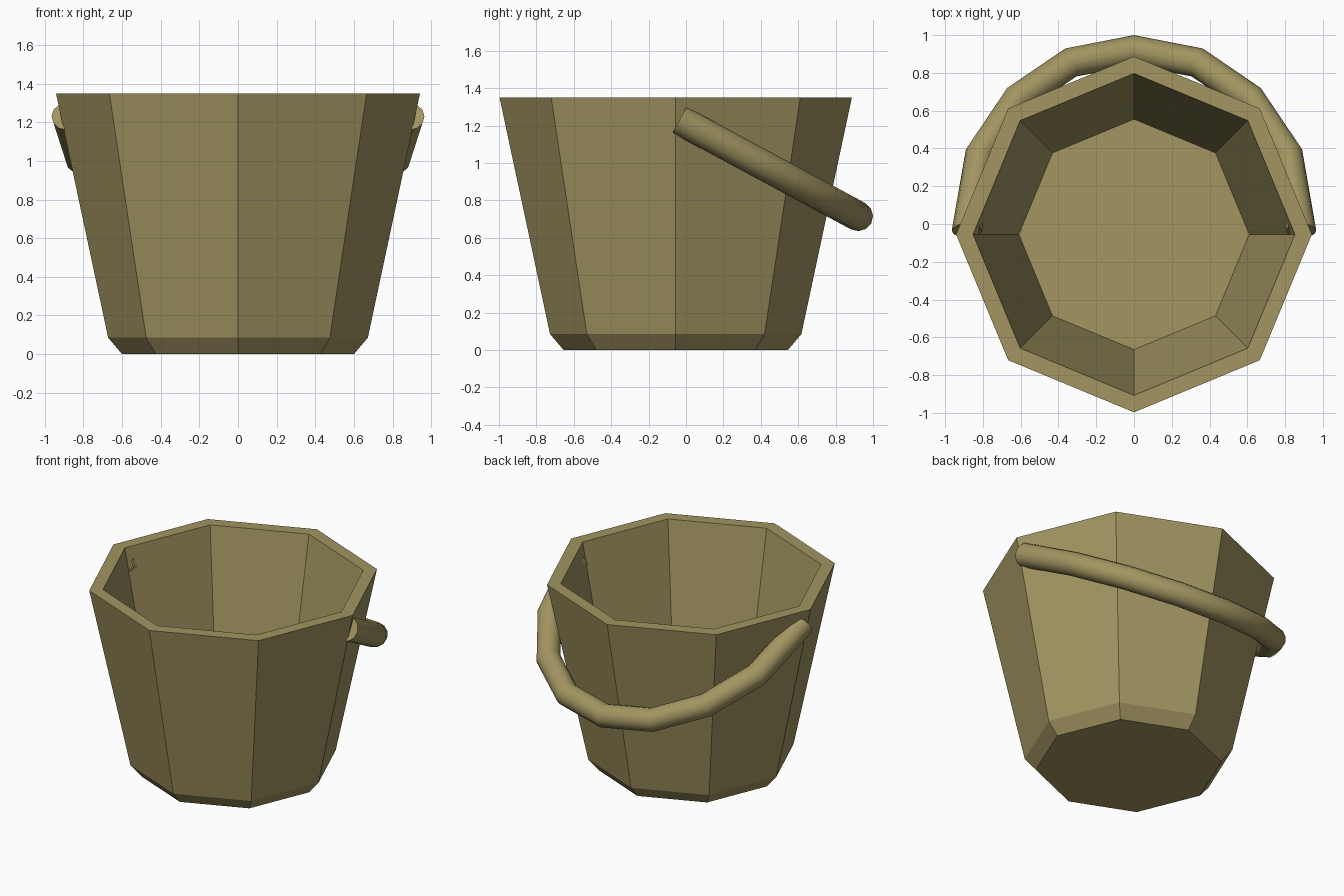
import bpy, bmesh
from math import cos, sin, pi
from mathutils import Vector

if "Cube" in bpy.data.objects:
    bpy.data.objects.remove(bpy.data.objects["Cube"])

mat = bpy.data.materials.new("olive")
mat.diffuse_color = (0.36, 0.30, 0.12, 1)
mat.use_nodes = True
mat.node_tree.nodes["Principled BSDF"].inputs["Base Color"].default_value = mat.diffuse_color


def loft(name, rings):
    """Skin a list of equal vertex rings and cap both ends."""
    bm = bmesh.new()
    vs = [[bm.verts.new(p) for p in ring] for ring in rings]
    n = len(vs[0])
    for a, b in zip(vs, vs[1:]):
        for i in range(n):
            j = (i + 1) % n
            bm.faces.new((a[i], a[j], b[j], b[i]))
    bm.faces.new(vs[0])
    bm.faces.new(vs[-1])
    bmesh.ops.recalc_face_normals(bm, faces=bm.faces)
    me = bpy.data.meshes.new(name)
    bm.to_mesh(me)
    bm.free()
    me.materials.append(mat)
    ob = bpy.data.objects.new(name, me)
    bpy.context.collection.objects.link(ob)
    return ob


# Bucket: eight-sided, chamfered foot, thick rim and hollow inside
profile = [(0.60, 0), (0.672, 0.085), (0.942, 1.35), (0.852, 1.35), (0.61, 0.09)]
loft("bucket", [[(r * cos(i * pi / 4), r * sin(i * pi / 4) - 0.055, z)
                 for i in range(8)] for r, z in profile])

# Handle: round tube along a tilted half hoop, hanging down at the back
half = [(0.885, -0.035), (0.815, 0.37), (0.62, 0.66), (0.335, 0.855)]
plan = half + [(0, 0.92)] + [(-x, y) for x, y in reversed(half)]
path = [Vector((x, y, 1.23 - 0.539 * (y + 0.035))) for x, y in plan]
up = Vector((0, 0.539, 1)).normalized()
along = Vector((0, 1, -0.539)).normalized()
R, SIDES = 0.08, 12
rings = []
for k, p in enumerate(path):
    if k == 0:
        t = along
    elif k == len(path) - 1:
        t = -along
    else:
        t = ((p - path[k - 1]).normalized() + (path[k + 1] - p).normalized()).normalized()
    side = t.cross(up)
    rings.append([p + R * (cos(a) * side + sin(a) * up)
                  for a in (2 * pi * i / SIDES for i in range(SIDES))])
handle = loft("handle", rings)
bpy.context.view_layer.objects.active = handle
handle.select_set(True)
bpy.ops.object.shade_smooth_by_angle(angle=pi / 5)
